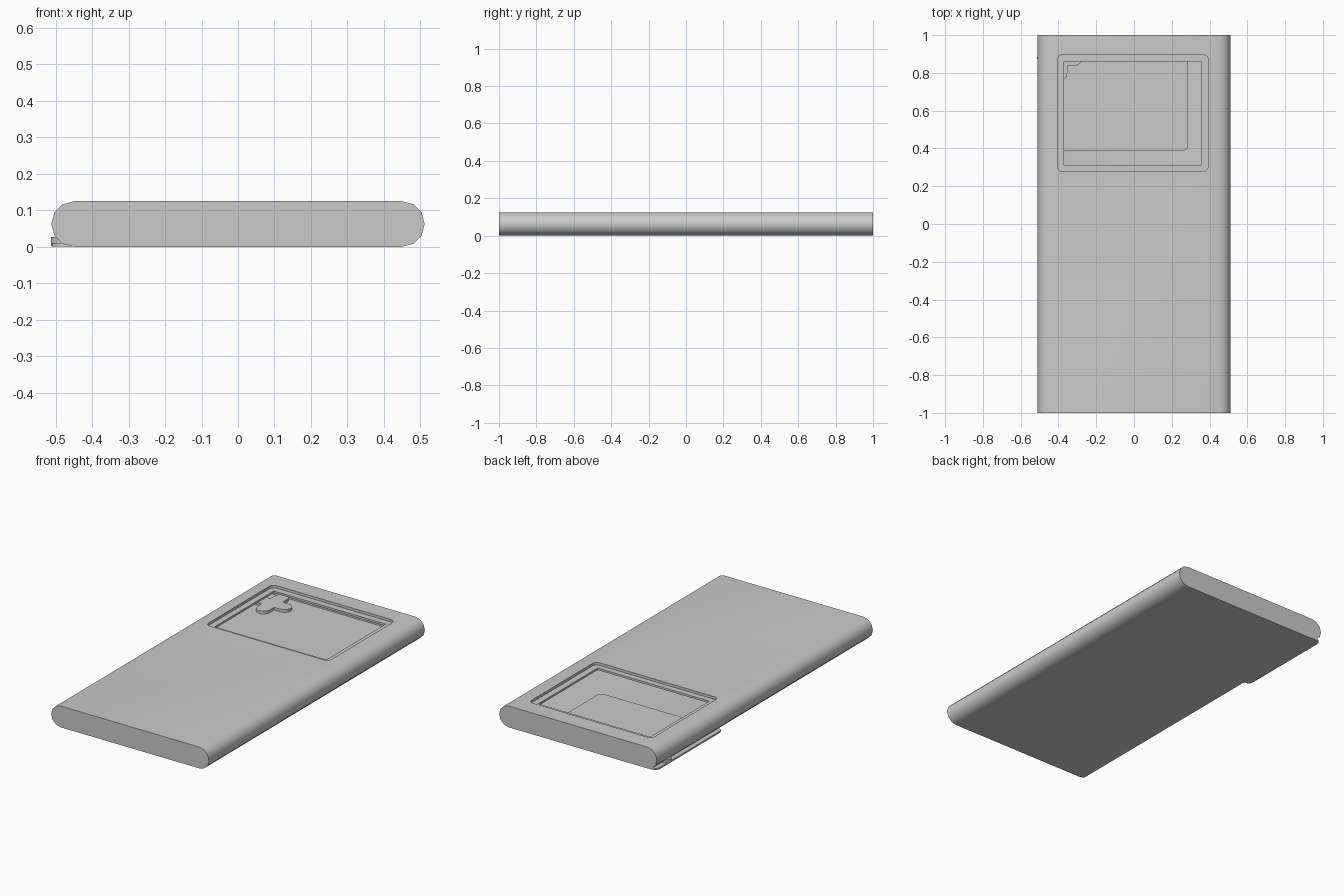
import bpy, bmesh
from math import sin, cos, pi, radians

if "Cube" in bpy.data.objects:
    bpy.data.objects.remove(bpy.data.objects["Cube"])


def finish(bm, name):
    bmesh.ops.recalc_face_normals(bm, faces=bm.faces)
    me = bpy.data.meshes.new(name)
    bm.to_mesh(me)
    bm.free()
    ob = bpy.data.objects.new(name, me)
    bpy.context.collection.objects.link(ob)
    bpy.ops.object.select_all(action='DESELECT')
    ob.select_set(True)
    bpy.context.view_layer.objects.active = ob
    bpy.ops.object.shade_smooth_by_angle(angle=radians(40))
    return ob


def rounded_rect(x0, x1, y0, y1, r, n=5):
    pts = []
    corners = ((x1 - r, y1 - r), (x0 + r, y1 - r), (x0 + r, y0 + r), (x1 - r, y0 + r))
    for q, (cx, cy) in enumerate(corners):
        for i in range(n + 1):
            a = (q + i / n) * pi / 2
            pts.append((cx + r * cos(a), cy + r * sin(a)))
    return pts


def ring(bm, pts, z):
    vs = [bm.verts.new((x, y, z)) for x, y in pts]
    es = [bm.edges.new((vs[i - 1], vs[i])) for i in range(len(vs))]
    return vs, es


def wall(bm, a, b):
    for i in range(len(a)):
        bm.faces.new((a[i - 1], a[i], b[i], b[i - 1]))


def slab(name, pts, z0, z1):
    bm = bmesh.new()
    low, _ = ring(bm, pts, z0)
    high, _ = ring(bm, pts, z1)
    wall(bm, low, high)
    bm.faces.new(low)
    bm.faces.new(high)
    return finish(bm, name)


# Hollow body: pill-shaped profile run along y
R, HALF, H, SEG = 0.0625, 0.449, 0.125, 6
profile = [(s * (HALF + R * cos(a)), R + s * R * sin(a))
           for s in (1, -1) for a in [-pi / 2 + pi * i / SEG for i in range(SEG + 1)]]
bm = bmesh.new()
front = [bm.verts.new((x, -1, z)) for x, z in profile]
back = [bm.verts.new((x, 1, z)) for x, z in profile]
bm.faces.new(front)
bm.faces.new(back)
wall(bm, front, back)

# Stepped camera window through the top face
top = next(f for f in bm.faces if all(v.co.z > H - 1e-4 for v in f.verts))
top_edges = list(top.edges)
bmesh.ops.delete(bm, geom=[top], context='FACES_ONLY')
rim, rim_e = ring(bm, rounded_rect(-0.405, 0.392, 0.278, 0.897, 0.028), H)
bmesh.ops.triangle_fill(bm, edges=top_edges + rim_e, use_beauty=True)
step, step_e = ring(bm, rounded_rect(-0.405, 0.392, 0.278, 0.897, 0.028), H - 0.015)
wall(bm, rim, step)
rect = [(-0.37, 0.312), (0.355, 0.312), (0.355, 0.86), (-0.37, 0.86)]
lip, lip_e = ring(bm, rect, H - 0.015)
bmesh.ops.triangle_fill(bm, edges=step_e + lip_e, use_beauty=True)
lip_low, _ = ring(bm, rect, H - 0.027)
wall(bm, lip, lip_low)
finish(bm, "body")

# Plate lying on the floor, slipping out at the left side
slab("inner_plate", rounded_rect(-0.51, 0.285, 0.387, 0.999, 0.028), 0.001, 0.011)

# Four-lobed cross on the plate
reach, w, cx, cy = 0.12, 0.04, -0.393, 0.879
cross = []
for q in range(4):
    c, s = cos(q * pi / 2), sin(q * pi / 2)
    arm = [(w, -w)] + [(reach - w + w * cos(a), w * sin(a))
                       for a in [-pi / 2 + pi * i / 10 for i in range(11)]]
    cross += [(cx + x * c - y * s, cy + x * s + y * c) for x, y in arm]
slab("cross_button", cross, 0.002, 0.027)
